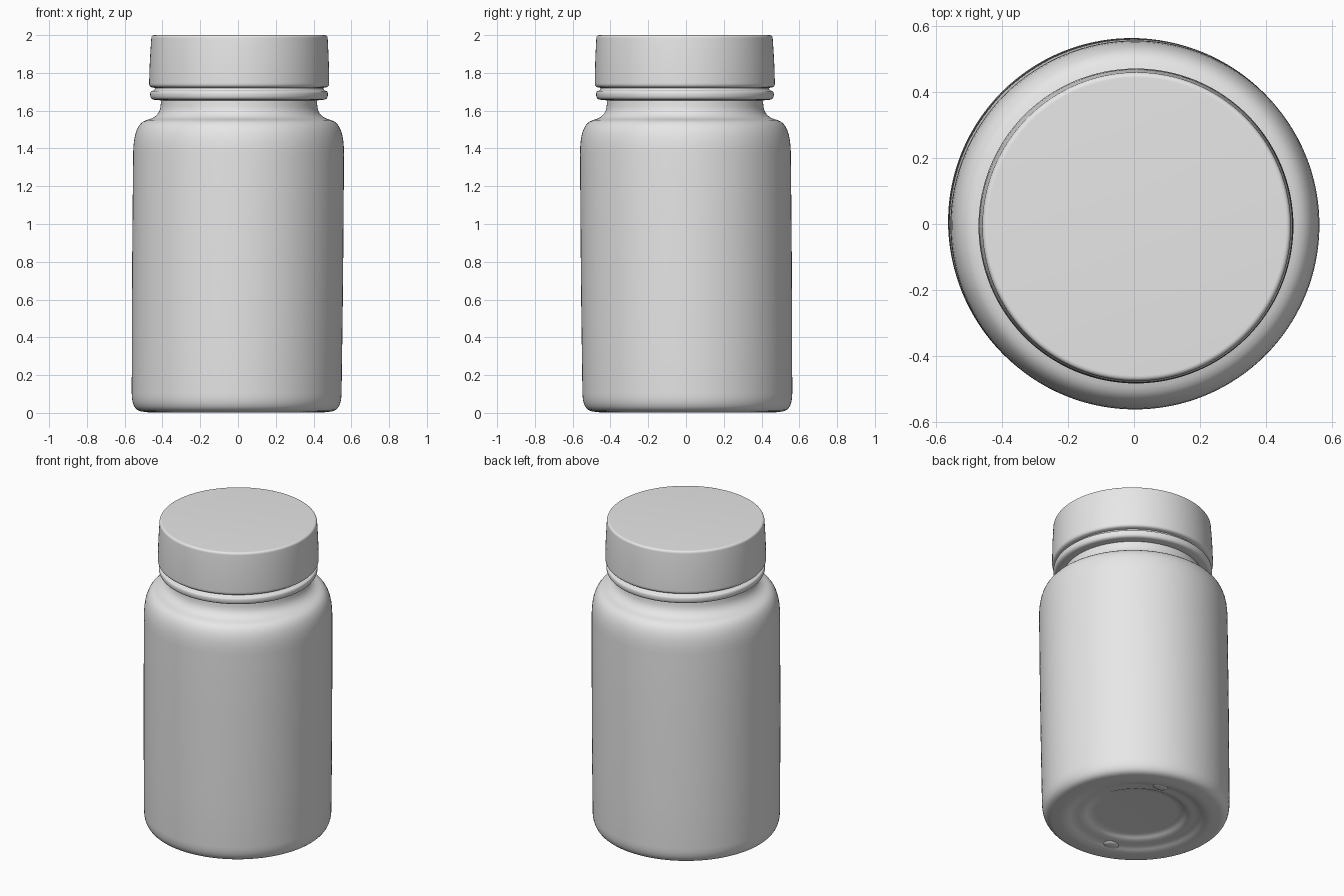
import bpy
import bmesh
import math
from mathutils import Vector, Matrix

cube = bpy.data.objects.get("Cube")
if cube:
    bpy.data.objects.remove(cube, do_unlink=True)

SEGMENTS = 128
LEAN = 0.008  # the bottle tilts very slightly as it rises

grey = bpy.data.materials.new("plain grey")
grey.use_nodes = True
grey.diffuse_color = (0.8, 0.8, 0.8, 1)
grey.node_tree.nodes["Principled BSDF"].inputs["Base Color"].default_value = (0.8, 0.8, 0.8, 1)


def rounded(points, steps=8):
    """Round each (radius, height, fillet) corner of a profile."""
    path = []
    for i, (r, z, fillet) in enumerate(points):
        corner = Vector((r, 0, z))
        if fillet == 0 or i in (0, len(points) - 1):
            path.append(corner)
            continue
        ends = []
        for r2, z2, _ in (points[i - 1], points[i + 1]):
            side = Vector((r2, 0, z2)) - corner
            ends.append(corner + side.normalized() * min(fillet, side.length * 0.49))
        a, b = ends
        for s in range(steps + 1):
            t = s / steps
            path.append(a * (1 - t) ** 2 + corner * 2 * t * (1 - t) + b * t * t)
    return path


def finish(name, bm):
    for v in bm.verts:
        v.co.x += LEAN * (v.co.z - 1)
        v.co.y -= LEAN * (v.co.z - 1)
    bmesh.ops.recalc_face_normals(bm, faces=bm.faces)
    mesh = bpy.data.meshes.new(name)
    bm.to_mesh(mesh)
    bm.free()
    mesh.materials.append(grey)
    obj = bpy.data.objects.new(name, mesh)
    bpy.context.collection.objects.link(obj)
    bpy.ops.object.select_all(action="DESELECT")
    obj.select_set(True)
    bpy.context.view_layer.objects.active = obj
    bpy.ops.object.shade_smooth_by_angle(angle=math.radians(40))
    return obj


def lathe(name, points):
    """Spin a profile that starts and ends on the axis into a closed solid."""
    bm = bmesh.new()
    verts = [bm.verts.new(co) for co in rounded(points)]
    edges = [bm.edges.new(pair) for pair in zip(verts, verts[1:])]
    bmesh.ops.spin(bm, geom=verts + edges, cent=(0, 0, 0), axis=(0, 0, 1),
                   angle=math.tau, steps=SEGMENTS, use_duplicate=False)
    bmesh.ops.remove_doubles(bm, verts=bm.verts, dist=0.0001)
    return finish(name, bm)


# Bottle: stepped hollow base, straight wall, round shoulder and neck
lathe("bottle_body", [
    (0, 0.045, 0), (0.27, 0.045, 0.03), (0.31, 0.022, 0.03), (0.37, 0.02, 0.03),
    (0.41, 0.004, 0.03), (0.45, 0, 0.05), (0.555, 0.015, 0.09), (0.559, 0.7, 0.3),
    (0.558, 1.53, 0.16), (0.42, 1.57, 0.06), (0.41, 1.68, 0.04), (0.41, 1.8, 0),
    (0, 1.8, 0)])

# Tamper ring: thin rounded bead under the cap
lathe("tamper_ring", [
    (0, 1.66, 0), (0.425, 1.655, 0.01), (0.468, 1.66, 0.02), (0.472, 1.702, 0.02),
    (0.447, 1.708, 0.01), (0.443, 1.74, 0), (0, 1.74, 0)])

# Cap: slightly tapered wall with a flat top
lathe("cap", [
    (0, 1.72, 0), (0.445, 1.72, 0.01), (0.477, 1.727, 0.02), (0.474, 1.86, 0.05),
    (0.466, 2, 0.016), (0, 2, 0)])

# Two small low pads on opposite sides of the base
for name, side in (("base_pad_back", 1), ("base_pad_front", -1)):
    bm = bmesh.new()
    place = Matrix.Translation((0.11 * side, 0.36 * side, 0.018))
    bmesh.ops.create_uvsphere(bm, u_segments=24, v_segments=12, radius=1,
                              matrix=place @ Matrix.Diagonal((0.05, 0.04, 0.012, 1)))
    finish(name, bm)
